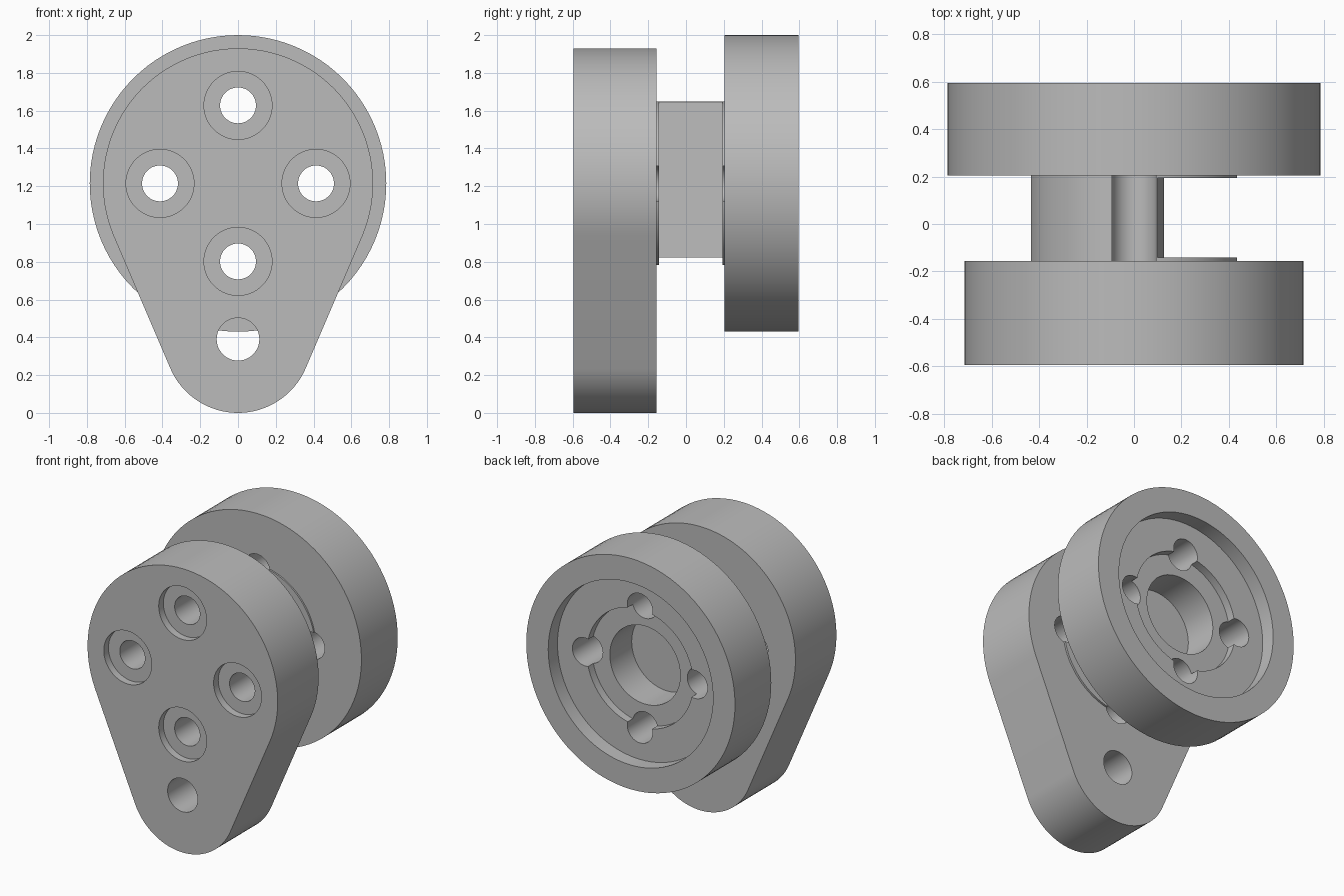
import bpy, bmesh, math
from mathutils import Vector

cube = bpy.data.objects.get("Cube")
if cube:
    bpy.data.objects.remove(cube)

AXIS_Z = 1.215          # height of the main axis
BOLT_R = 0.413          # bolt circle radius
BOLTS = [(BOLT_R * math.cos(k * math.pi / 2), AXIS_Z + BOLT_R * math.sin(k * math.pi / 2))
         for k in range(4)]

metal = bpy.data.materials.new("plain_grey")
metal.use_nodes = True
grey = (0.5, 0.5, 0.5, 1)
metal.diffuse_color = grey
metal.node_tree.nodes["Principled BSDF"].inputs["Base Color"].default_value = grey


def arc(cx, cz, r, start, end, n):
    step = (end - start) / n
    return [(cx + r * math.cos(start + i * step), cz + r * math.sin(start + i * step))
            for i in range(n + 1)]


def circle(cx, cz, r, n=64):
    return arc(cx, cz, r, 0, 2 * math.pi, n)[:-1]


def extrude(name, outline, y0, y1):
    """Solid made from an x-z outline, running from y0 to y1."""
    bm = bmesh.new()
    face = bm.faces.new([bm.verts.new((x, y0, z)) for x, z in outline])
    out = bmesh.ops.extrude_face_region(bm, geom=[face])
    moved = [v for v in out["geom"] if isinstance(v, bmesh.types.BMVert)]
    bmesh.ops.translate(bm, vec=Vector((0, y1 - y0, 0)), verts=moved)
    bmesh.ops.recalc_face_normals(bm, faces=bm.faces)
    mesh = bpy.data.meshes.new(name)
    bm.to_mesh(mesh)
    bm.free()
    mesh.materials.append(metal)
    ob = bpy.data.objects.new(name, mesh)
    bpy.context.scene.collection.objects.link(ob)
    return ob


def cut(ob, outline, y0, y1):
    """Subtract an extruded outline and discard the cutter."""
    cutter = extrude("cutter", outline, y0, y1)
    cutter.hide_render = True
    mod = ob.modifiers.new("cut", "BOOLEAN")
    mod.operation, mod.solver, mod.object = "DIFFERENCE", "EXACT", cutter
    bpy.context.view_layer.objects.active = ob
    bpy.ops.object.modifier_apply(modifier=mod.name)
    bpy.data.objects.remove(cutter)


def finish(ob):
    bpy.ops.object.select_all(action="DESELECT")
    ob.select_set(True)
    bpy.context.view_layer.objects.active = ob
    bpy.ops.object.shade_smooth_by_angle(angle=math.radians(30))


# Front plate: two circles joined by tangent lines
big, small = 0.715, 0.39
tilt = math.asin((big - small) / (AXIS_Z - small))
outline = (arc(0, AXIS_Z, big, -tilt, math.pi + tilt, 64)
           + arc(0, small, small, math.pi + tilt, 2 * math.pi - tilt, 32))
front_plate = extrude("front_plate", outline, -0.595, -0.155)
for x, z in BOLTS:
    cut(front_plate, circle(x, z, 0.18), -0.7, -0.545)
    cut(front_plate, circle(x, z, 0.095, 48), -0.7, 0)
cut(front_plate, circle(0, small, 0.113, 48), -0.7, 0)

# Rear disc: stepped recess, centre bore and bolt holes
rear_disc = extrude("rear_disc", circle(0, AXIS_Z, 0.785, 96), 0.205, 0.595)
cut(rear_disc, circle(0, AXIS_Z, 0.62, 96), 0.495, 0.7)
cut(rear_disc, circle(0, AXIS_Z, 0.40), 0.44, 0.7)
cut(rear_disc, circle(0, AXIS_Z, 0.265), 0, 0.7)

# Hub: thin round flanges at both ends, core cut away on one side and below
hub = extrude("hub", circle(0, AXIS_Z, 0.443, 96), -0.155, 0.205)
relief = [(0.093, 1.8), (0.126, 0.822), (-0.6, 0.822), (-0.6, 0.7), (0.6, 0.7), (0.6, 1.8)]
cut(hub, relief, -0.142, 0.194)
for x, z in BOLTS:
    cut(hub, circle(x, z, 0.095, 48), -0.3, 0.3)
    cut(rear_disc, circle(x, z, 0.095, 48), 0, 0.7)

for part in (front_plate, rear_disc, hub):
    finish(part)
